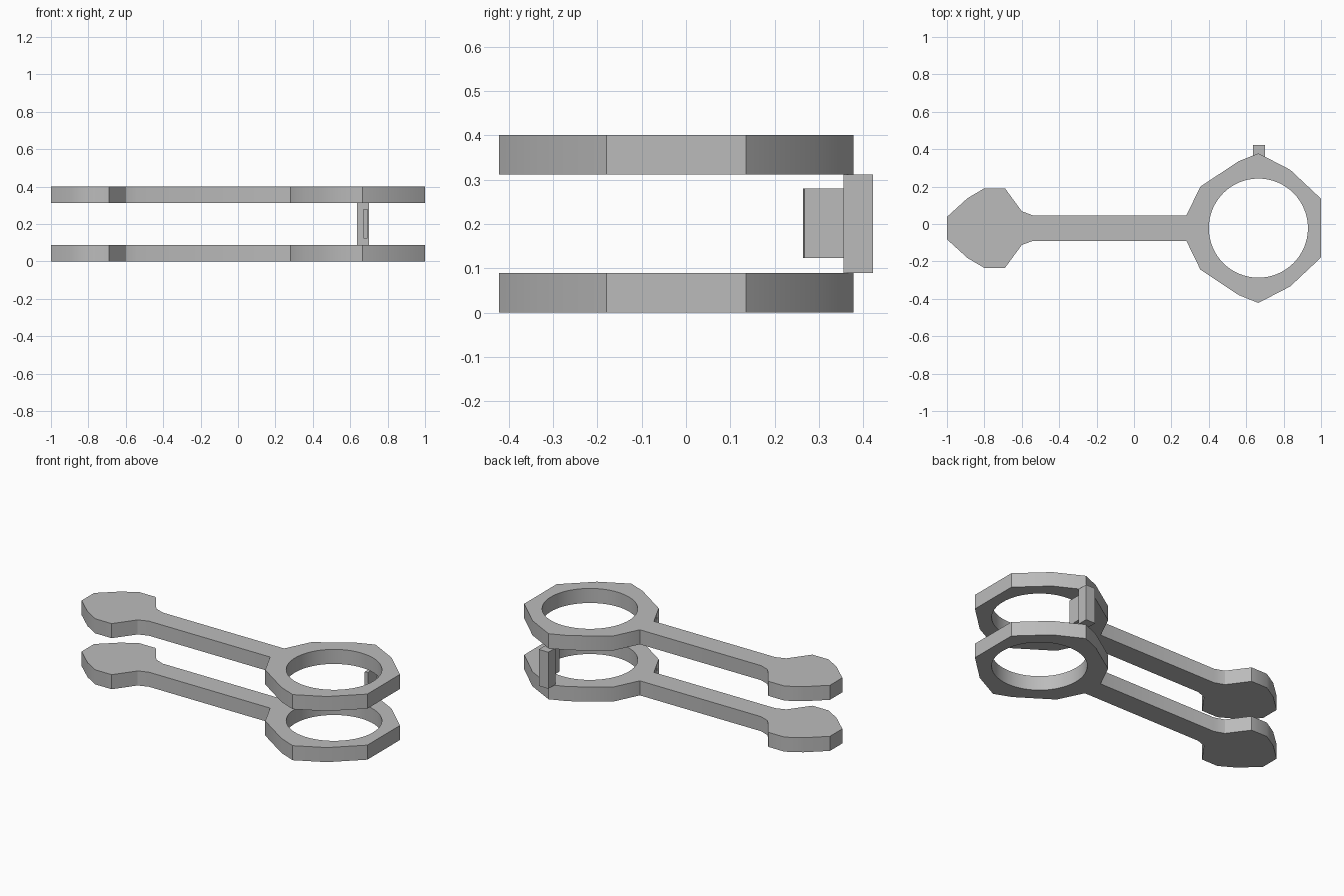
import bpy
import bmesh
from math import cos, sin, tau, radians

cube = bpy.data.objects.get("Cube")
if cube:
    bpy.data.objects.remove(cube, do_unlink=True)

# Single plain grey material
grey = bpy.data.materials.new("plain grey")
grey.use_nodes = True
grey.diffuse_color = (0.5, 0.5, 0.5, 1)
grey.node_tree.nodes["Principled BSDF"].inputs["Base Color"].default_value = (0.5, 0.5, 0.5, 1)

AXIS_Y = -0.022
HOLE_X, HOLE_R, HOLE_SIDES = 0.665, 0.265, 64


def extruded(name, loops, z0, z1, angle=33):
    """Fill closed outlines (first outer, others holes) and extrude upward."""
    bm = bmesh.new()
    edges = []
    for loop in loops:
        vs = [bm.verts.new((x, y, z0)) for x, y in loop]
        edges += [bm.edges.new((a, b)) for a, b in zip(vs, vs[1:] + vs[:1])]
    bmesh.ops.triangle_fill(bm, edges=edges, use_beauty=True)
    top = bmesh.ops.extrude_face_region(bm, geom=bm.faces[:], use_keep_orig=True)
    verts = [v for v in top["geom"] if isinstance(v, bmesh.types.BMVert)]
    bmesh.ops.translate(bm, verts=verts, vec=(0, 0, z1 - z0))
    bmesh.ops.recalc_face_normals(bm, faces=bm.faces[:])
    mesh = bpy.data.meshes.new(name)
    bm.to_mesh(mesh)
    bm.free()
    mesh.materials.append(grey)
    obj = bpy.data.objects.new(name, mesh)
    bpy.context.collection.objects.link(obj)
    bpy.ops.object.select_all(action="DESELECT")
    obj.select_set(True)
    bpy.context.view_layer.objects.active = obj
    bpy.ops.object.shade_smooth_by_angle(angle=radians(angle))
    return obj


# Half outline of an arm: paddle, straight bar, faceted ring
half = [(-1, 0.06), (-0.89, 0.16), (-0.8, 0.213), (-0.69, 0.213), (-0.6, 0.09),
        (-0.54, 0.068), (0.28, 0.068), (0.355, 0.222), (0.56, 0.358),
        (0.665, 0.4), (0.835, 0.312), (1, 0.157)]
outline = [(x, AXIS_Y + h) for x, h in half]
outline += [(x, AXIS_Y - h) for x, h in reversed(half)]
hole = [(HOLE_X + HOLE_R * cos(tau * i / HOLE_SIDES),
         AXIS_Y + HOLE_R * sin(tau * i / HOLE_SIDES)) for i in range(HOLE_SIDES)]

# Two identical arms, one above the other
for name, z in (("lower_arm", 0), ("upper_arm", 0.312)):
    extruded(name, [outline, hole], z, z + 0.089)

# Rear post joining the rings, with a thin inward fin
extruded("rear_post", [[(0.635, 0.355), (0.7, 0.355), (0.7, 0.422), (0.635, 0.422)]],
         0.089, 0.312)
extruded("inner_fin", [[(0.672, 0.264), (0.692, 0.267), (0.692, 0.355), (0.672, 0.355)]],
         0.123, 0.28)
